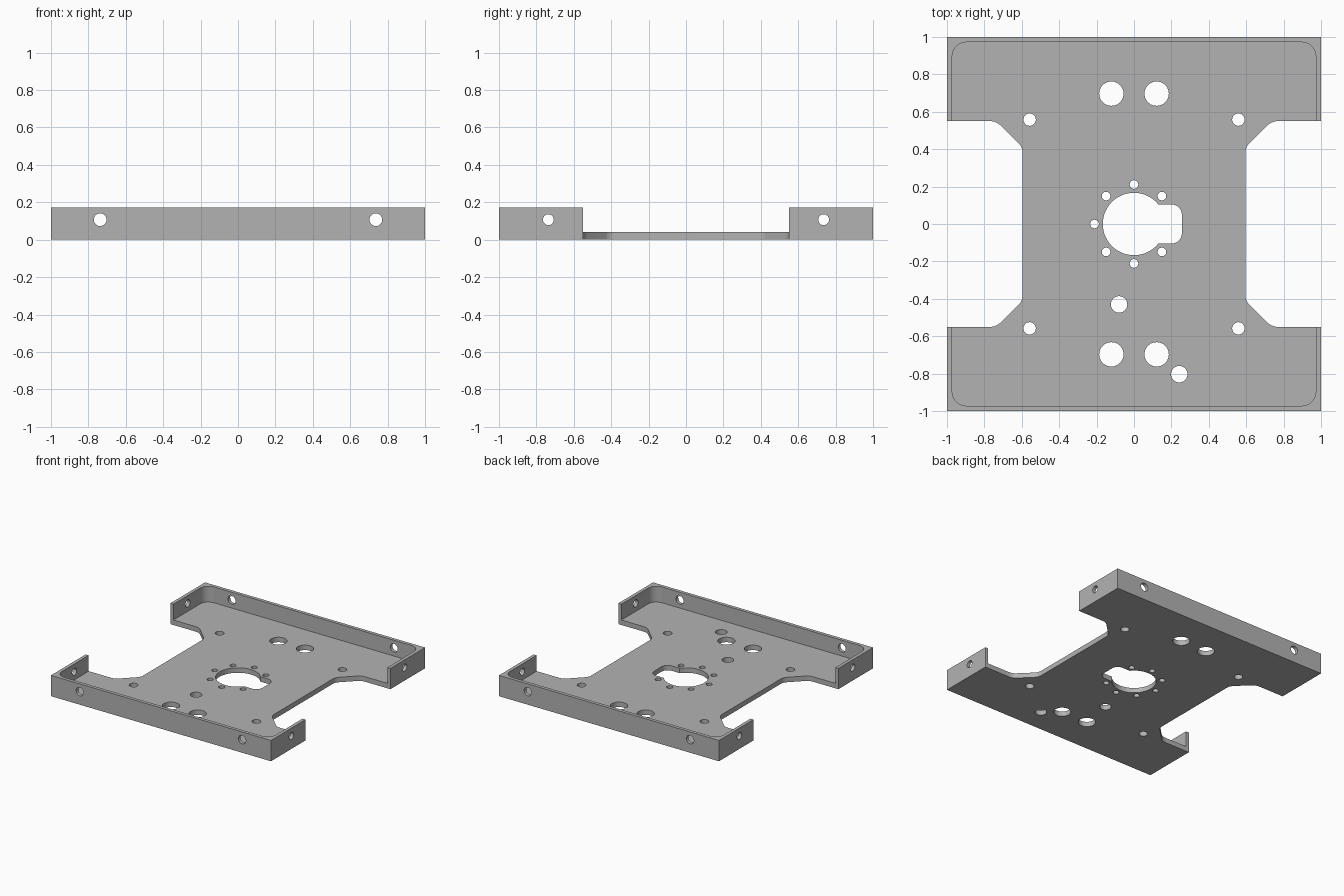
import bpy
import bmesh
from math import pi, radians, sin, cos
from mathutils import Vector, Matrix

cube = bpy.data.objects.get("Cube")
if cube:
    bpy.data.objects.remove(cube, do_unlink=True)

HEIGHT, FLOOR = 0.171, 0.041

grey = bpy.data.materials.new("plain grey")
grey.use_nodes = True
grey.diffuse_color = (0.45, 0.45, 0.45, 1)
grey.node_tree.nodes["Principled BSDF"].inputs["Base Color"].default_value = grey.diffuse_color


def fillet(corners, steps=8):
    """Round each (x, y, radius) corner of a closed outline."""
    out = []
    for i, (x, y, r) in enumerate(corners):
        p = Vector((x, y))
        if r == 0:
            out.append(p)
            continue
        a = (Vector(corners[i - 1][:2]) - p).normalized()
        b = (Vector(corners[(i + 1) % len(corners)][:2]) - p).normalized()
        half = a.angle(b) / 2
        centre = p + (a + b).normalized() * r / sin(half)
        start = p + a * r * cos(half) / sin(half) - centre
        turn = (pi - 2 * half) * (1 if a.cross(b) < 0 else -1)
        for k in range(steps + 1):
            out.append(centre + Matrix.Rotation(turn * k / steps, 2) @ start)
    return out


def prism(name, outline, z0, z1):
    """Extrude a flat outline from z0 to z1."""
    bm = bmesh.new()
    face = bm.faces.new([bm.verts.new((p.x, p.y, z0)) for p in outline])
    top = bmesh.ops.extrude_face_region(bm, geom=[face])["geom"]
    verts = [v for v in top if isinstance(v, bmesh.types.BMVert)]
    bmesh.ops.translate(bm, verts=verts, vec=(0, 0, z1 - z0))
    bmesh.ops.recalc_face_normals(bm, faces=bm.faces)
    mesh = bpy.data.meshes.new(name)
    bm.to_mesh(mesh)
    bm.free()
    obj = bpy.data.objects.new(name, mesh)
    bpy.context.collection.objects.link(obj)
    mesh.materials.append(grey)
    return obj


def cut(target, cutter):
    """Subtract the cutter and discard it."""
    cutter.hide_render = True
    mod = target.modifiers.new("cut", "BOOLEAN")
    mod.operation, mod.solver, mod.object = "DIFFERENCE", "EXACT", cutter
    bpy.context.view_layer.objects.active = target
    bpy.ops.object.modifier_apply(modifier=mod.name)
    bpy.data.objects.remove(cutter, do_unlink=True)


def drill(target, location, radius, depth=1, rotation=(0, 0, 0)):
    bpy.ops.mesh.primitive_cylinder_add(vertices=48, radius=radius, depth=depth,
                                        location=location, rotation=rotation)
    cutter = bpy.context.object
    cutter.data.materials.append(grey)
    cut(target, cutter)


# Waisted tray outline, one quarter mirrored to all four
quarter = [(0.595, 0.41, 0.07), (0.737, 0.55, 0.08), (1, 0.55, 0), (1, 1, 0)]
outline = []
for sx, sy in ((1, 1), (-1, 1), (-1, -1), (1, -1)):
    part = [(sx * x, sy * y, r) for x, y, r in quarter]
    outline += part if sx == sy else part[::-1]
plate = prism("mounting_plate", fillet(outline), 0, HEIGHT)

# Pocket that leaves the floor and the rim walls
w = 0.972
cut(plate, prism("pocket_cutter",
                 fillet([(w, -w, 0.075), (w, w, 0.075), (-w, w, 0.075), (-w, -w, 0.075)]),
                 FLOOR, 0.4))

# Central bore with a rounded side notch
drill(plate, (0, 0, 0), 0.167)
cut(plate, prism("notch_cutter",
                 fillet([(0, -0.104, 0), (0.256, -0.104, 0.055),
                         (0.256, 0.104, 0.055), (0, 0.104, 0)]), -0.5, 0.5))

# Bolt circle, open on the notch side
for k in range(1, 8):
    a = k * pi / 4
    drill(plate, (0.211 * cos(a), 0.211 * sin(a), 0), 0.023)

# Floor holes: paired large holes and corner holes
for sx in (-1, 1):
    for sy in (-1, 1):
        drill(plate, (sx * 0.121, sy * 0.697, 0), 0.065)
        drill(plate, (sx * 0.558, sy * 0.558, 0), 0.033)
drill(plate, (-0.08, -0.43, 0), 0.044)
drill(plate, (0.242, -0.803, 0), 0.044)

# Rim holes through opposite walls
for s in (-1, 1):
    drill(plate, (s * 0.737, 0, 0.107), 0.034, 3, (pi / 2, 0, 0))
    drill(plate, (0, s * 0.736, 0.107), 0.029, 3, (0, pi / 2, 0))

bpy.ops.object.select_all(action="DESELECT")
plate.select_set(True)
bpy.context.view_layer.objects.active = plate
bpy.ops.object.shade_smooth_by_angle(angle=radians(30))
